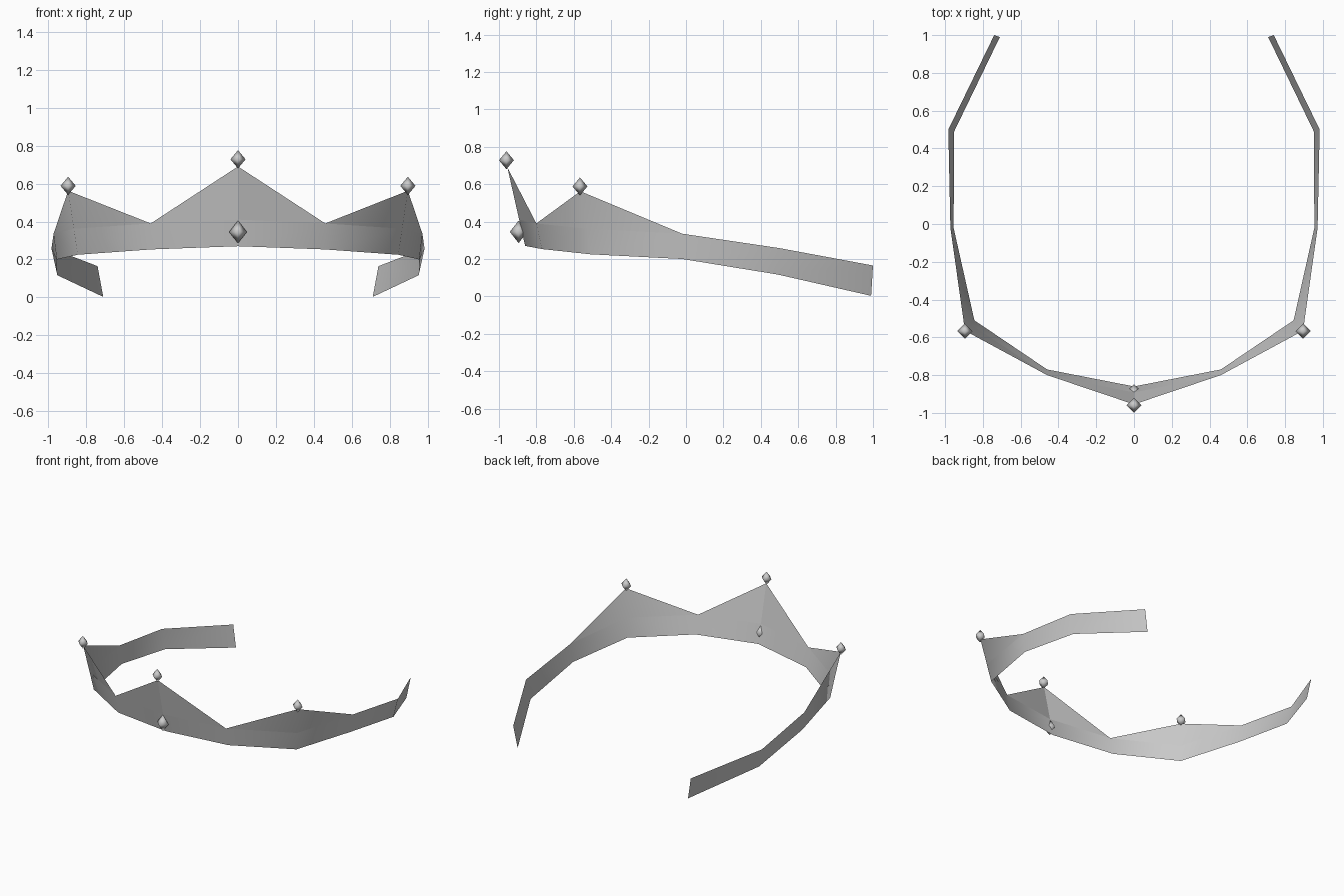
import bpy, bmesh
from mathutils import Vector, Matrix

if "Cube" in bpy.data.objects:
    bpy.data.objects.remove(bpy.data.objects["Cube"])

metal = bpy.data.materials.new("pale grey metal")
metal.diffuse_color = (0.6, 0.6, 0.6, 1)
metal.use_nodes = True
metal.node_tree.nodes["Principled BSDF"].inputs["Base Color"].default_value = metal.diffuse_color

# right half of the band, front to back: (bottom edge, top edge)
STATIONS = [
    ((0.0, -0.86, 0.27), (0.0, -0.892, 0.41)),
    ((0.46, -0.77, 0.253), (0.46, -0.80, 0.39)),
    ((0.845, -0.51, 0.225), (0.865, -0.532, 0.362)),
    ((0.955, -0.02, 0.20), (0.972, -0.02, 0.335)),
    ((0.952, 0.49, 0.117), (0.983, 0.50, 0.258)),
    ((0.71, 0.99, 0.003), (0.74, 1.0, 0.165)),
]
FRONT_TIP = (0.0, -0.955, 0.69)
SIDE_TIP = (0.895, -0.565, 0.562)
tops = [s[1] for s in STATIONS]


def add_mesh(name, verts, faces, smooth=True):
    me = bpy.data.meshes.new(name)
    me.from_pydata(verts, [], faces)
    me.materials.append(metal)
    me.polygons.foreach_set("use_smooth", [smooth] * len(me.polygons))
    ob = bpy.data.objects.new(name, me)
    bpy.context.collection.objects.link(ob)
    return ob


def mirror(ob):
    m = ob.modifiers.new("mirror", 'MIRROR')
    m.use_clip = True
    m.merge_threshold = 0.001
    return ob


# curved band, open at the back
verts = [p for s in STATIONS for p in s]
faces = [(2 * i, 2 * i + 2, 2 * i + 3, 2 * i + 1) for i in range(len(STATIONS) - 1)]
mirror(add_mesh("band", verts, faces))

# triangular peaks rising from the band
mirror(add_mesh("front_peak", [tops[0], tops[1], FRONT_TIP], [(0, 1, 2)], False))
mirror(add_mesh("side_peak", [tops[1], tops[2], tops[3], SIDE_TIP],
                [(0, 1, 3), (1, 2, 3)]))


# four-sided gems
def gem(name, centre, r, h):
    bm = bmesh.new()
    ring = [bm.verts.new(v) for v in ((r, 0, 0), (0, r, 0), (-r, 0, 0), (0, -r, 0))]
    top, low = bm.verts.new((0, 0, h)), bm.verts.new((0, 0, -h))
    for i in range(4):
        a, b = ring[i], ring[(i + 1) % 4]
        bm.faces.new((a, b, top)).smooth = True
        bm.faces.new((b, a, low)).smooth = True
    bm.transform(Matrix.Translation(Vector(centre)))
    me = bpy.data.meshes.new(name)
    bm.to_mesh(me)
    bm.free()
    me.materials.append(metal)
    bpy.context.collection.objects.link(bpy.data.objects.new(name, me))


gem("front_peak_gem", (0, -0.96, 0.728), 0.04, 0.048)
gem("band_gem", (0, -0.895, 0.345), 0.047, 0.06)
for side, x in (("right", 0.895), ("left", -0.895)):
    gem(side + "_peak_gem", (x, -0.567, 0.588), 0.04, 0.048)
